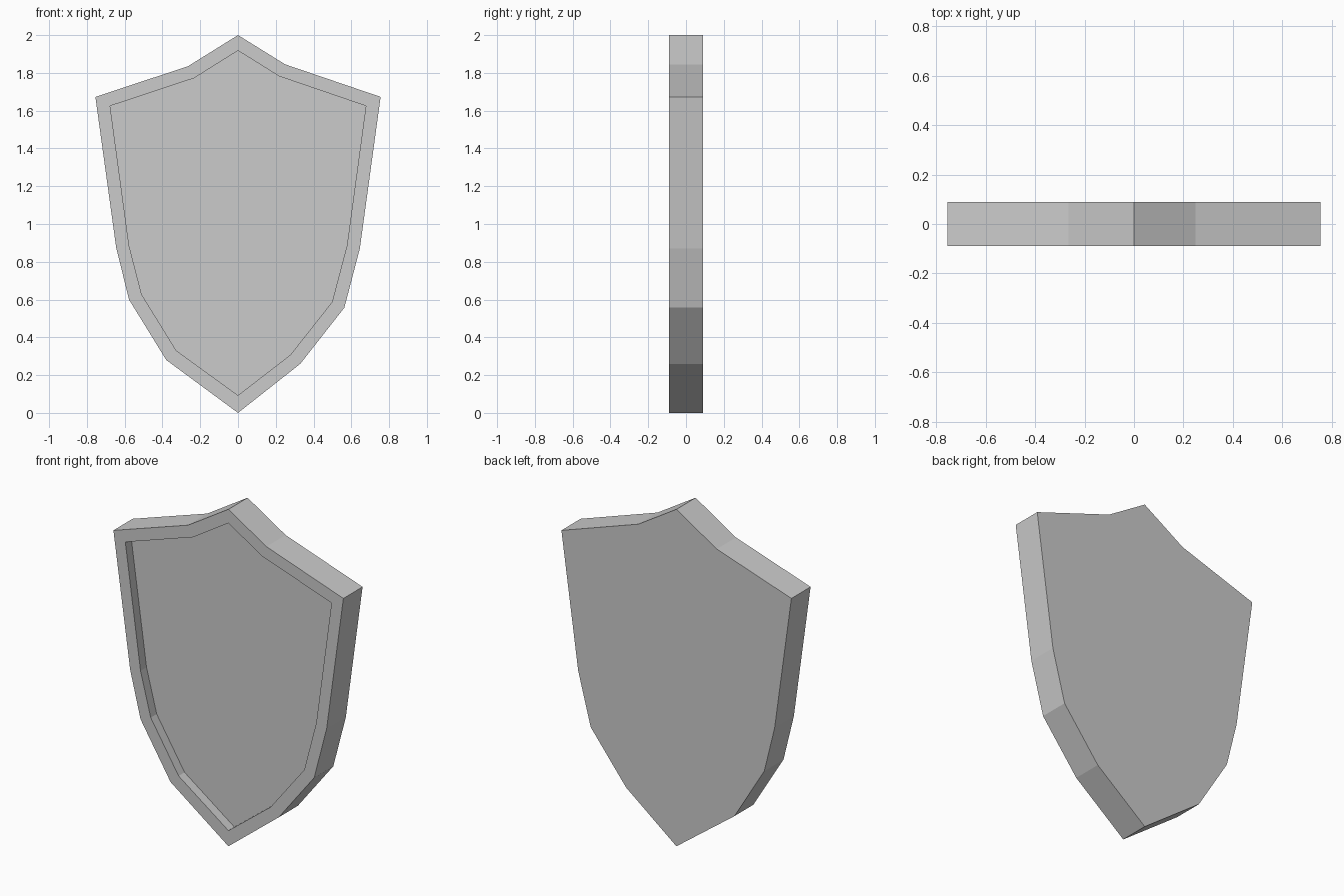
import bpy, bmesh

if "Cube" in bpy.data.objects:
    bpy.data.objects.remove(bpy.data.objects["Cube"])

HALF = 0.09      # half thickness
RECESS = 0.056   # depth of the front panel below the rim

# Slightly uneven hand-cut outlines (x, z), clockwise from the top point
OUTER = [(0, 2), (0.25, 1.845), (0.755, 1.673), (0.645, 0.87), (0.563, 0.557),
         (0.33, 0.26), (0, 0), (-0.38, 0.28), (-0.577, 0.6), (-0.645, 0.875),
         (-0.755, 1.673), (-0.265, 1.835)]
INNER = [(0, 1.918), (0.218, 1.782), (0.677, 1.625), (0.577, 0.887), (0.498, 0.587),
         (0.277, 0.307), (0, 0.093), (-0.327, 0.33), (-0.51, 0.627), (-0.577, 0.887),
         (-0.677, 1.625), (-0.233, 1.772)]

bm = bmesh.new()


def ring(points, y):
    return [bm.verts.new((x, y, z)) for x, z in points]


def bridge(a, b):
    n = len(a)
    for i in range(n):
        j = (i + 1) % n
        bm.faces.new((a[i], a[j], b[j], b[i]))


# Back, side wall, front rim, recess wall, sunken panel
rings = [ring(OUTER, HALF), ring(OUTER, -HALF),
         ring(INNER, -HALF), ring(INNER, -HALF + RECESS)]
for a, b in zip(rings, rings[1:]):
    bridge(a, b)
bm.faces.new(rings[0])
bm.faces.new(rings[-1])
bmesh.ops.recalc_face_normals(bm, faces=bm.faces)

mesh = bpy.data.meshes.new("shield")
bm.to_mesh(mesh)
bm.free()
bpy.context.collection.objects.link(bpy.data.objects.new("shield", mesh))
